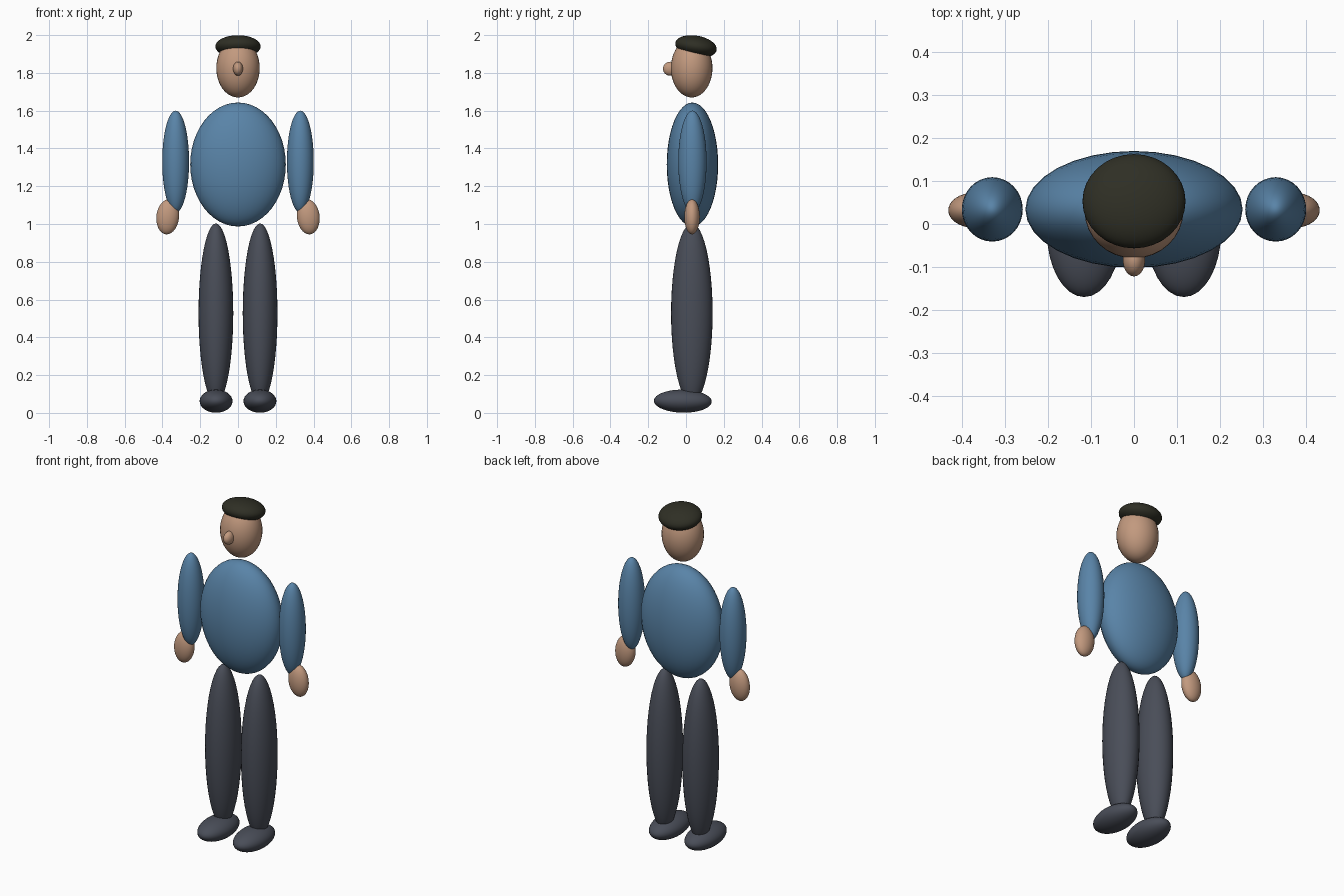
import bpy
from math import radians

cube = bpy.data.objects.get("Cube")
if cube:
    bpy.data.objects.remove(cube, do_unlink=True)


def material(name, rgb):
    mat = bpy.data.materials.new(name)
    mat.use_nodes = True
    colour = (*rgb, 1)
    mat.diffuse_color = colour
    bsdf = next(n for n in mat.node_tree.nodes if n.type == 'BSDF_PRINCIPLED')
    bsdf.inputs["Base Color"].default_value = colour
    return mat


skin = material("skin", (0.54, 0.32, 0.21))
blue = material("blue shirt", (0.10, 0.23, 0.39))
grey = material("dark grey cloth", (0.067, 0.075, 0.098))
hair_colour = material("dark hair", (0.028, 0.028, 0.018))


def ellipsoid(name, centre, radii, mat, tilt=(0, 0, 0)):
    """Smooth stretched sphere, tilted by degrees."""
    bpy.ops.mesh.primitive_uv_sphere_add(segments=32, ring_count=24, radius=1, location=centre)
    ob = bpy.context.object
    ob.name = name
    ob.scale = radii
    ob.rotation_euler = [radians(a) for a in tilt]
    ob.data.materials.append(mat)
    bpy.ops.object.shade_smooth()
    return ob


# Head
ellipsoid("head", (0, 0.03, 1.825), (0.115, 0.11, 0.155), skin)
ellipsoid("hair", (0, 0.053, 1.94), (0.12, 0.111, 0.057), hair_colour, (-10, 0, 0))
ellipsoid("nose", (0, -0.083, 1.822), (0.026, 0.039, 0.037), skin)

# Body
ellipsoid("torso", (0, 0.034, 1.315), (0.253, 0.136, 0.328), blue)

# Limbs, mirrored left and right
for side, s in (("left", 1), ("right", -1)):
    ellipsoid(side + "_arm", (s * 0.33, 0.034, 1.33), (0.071, 0.075, 0.27), blue)
    ellipsoid(side + "_hand", (s * 0.372, 0.032, 1.038), (0.06, 0.041, 0.093), skin, (0, s * -6, 0))
    ellipsoid(side + "_leg", (s * 0.117, 0.031, 0.528), (0.092, 0.11, 0.475), grey)
    ellipsoid(side + "_shoe", (s * 0.116, -0.017, 0.062), (0.087, 0.153, 0.061), grey, (-1, 0, 0))
